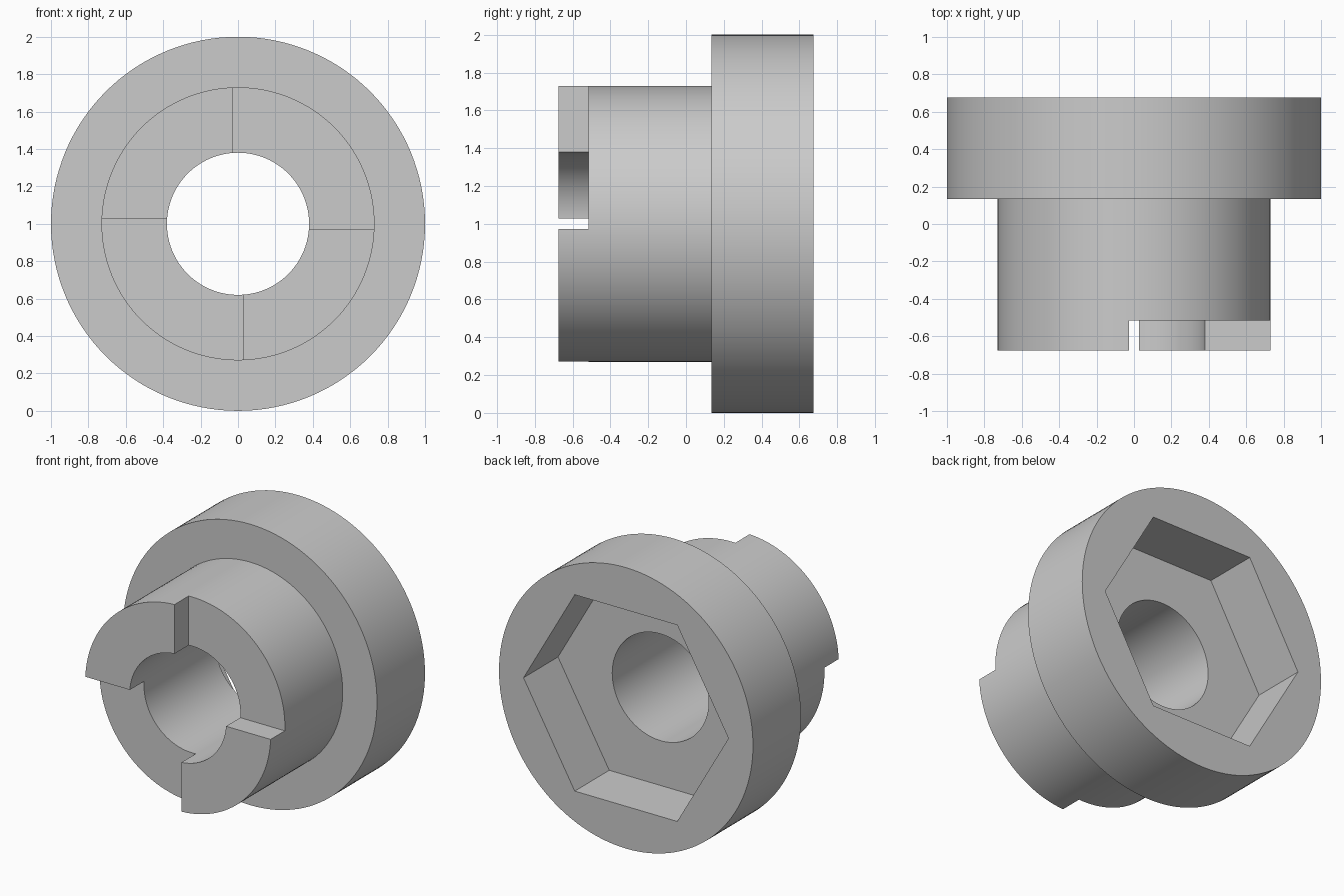
import bpy, bmesh, math
from mathutils import Vector

if "Cube" in bpy.data.objects:
    bpy.data.objects.remove(bpy.data.objects["Cube"], do_unlink=True)

SEGMENTS = 128
CENTRE_Z = 1.0
BACK, FLANGE_FRONT, SLOT_FLOOR, FRONT = 0.675, 0.135, -0.515, -0.675
FLANGE_R, HUB_R, BORE_R = 1.0, 0.73, 0.38
HEX_R, HEX_FLOOR = 0.807, 0.287
GAP = 0.028

gray = bpy.data.materials.new("plain gray")
gray.use_nodes = True
colour = (0.6, 0.6, 0.6, 1)
gray.diffuse_color = colour
gray.node_tree.nodes["Principled BSDF"].inputs["Base Color"].default_value = colour


def finish(name, bm):
    bmesh.ops.recalc_face_normals(bm, faces=bm.faces)
    mesh = bpy.data.meshes.new(name)
    bm.to_mesh(mesh)
    bm.free()
    mesh.materials.append(gray)
    obj = bpy.data.objects.new(name, mesh)
    bpy.context.collection.objects.link(obj)
    return obj


def lathe(name, profile):
    """Turn a closed (radius, y) profile about the y axis."""
    bm = bmesh.new()
    rings = []
    for i in range(SEGMENTS):
        a = math.tau * i / SEGMENTS
        rings.append([bm.verts.new((r * math.cos(a), y, CENTRE_Z + r * math.sin(a)))
                      for r, y in profile])
    n = len(profile)
    for i, ring in enumerate(rings):
        after = rings[(i + 1) % SEGMENTS]
        for j in range(n):
            k = (j + 1) % n
            bm.faces.new((ring[j], ring[k], after[k], after[j]))
    return finish(name, bm)


def prism(name, outline, y0, y1):
    """Extrude an (x, z) outline along y."""
    bm = bmesh.new()
    face = bm.faces.new([bm.verts.new((x, y0, CENTRE_Z + z)) for x, z in outline])
    result = bmesh.ops.extrude_face_region(bm, geom=[face])
    moved = [v for v in result["geom"] if isinstance(v, bmesh.types.BMVert)]
    bmesh.ops.translate(bm, verts=moved, vec=Vector((0, y1 - y0, 0)))
    return finish(name, bm)


def cut(target, cutter):
    cutter.hide_render = True
    mod = target.modifiers.new("cut", 'BOOLEAN')
    mod.operation = 'DIFFERENCE'
    mod.solver = 'EXACT'
    mod.object = cutter
    bpy.context.view_layer.objects.active = target
    bpy.ops.object.modifier_apply(modifier=mod.name)
    bpy.data.objects.remove(cutter, do_unlink=True)


# Flanged hub with a through bore
coupling = lathe("flanged_coupling", [
    (BORE_R, BACK), (FLANGE_R, BACK), (FLANGE_R, FLANGE_FRONT),
    (HUB_R, FLANGE_FRONT), (HUB_R, FRONT), (BORE_R, FRONT)])

# Hexagonal pocket in the back, corners on the x axis
hexagon = [(HEX_R * math.cos(math.tau * i / 6), HEX_R * math.sin(math.tau * i / 6))
           for i in range(6)]
cut(coupling, prism("hex_cutter", hexagon, HEX_FLOOR, BACK + 0.2))

# Front clearance that leaves two opposite quarter-ring teeth
g, w = GAP, 1.2
clearance = [(-g, g), (-g, w), (w, w), (w, -g), (g, -g), (g, -w), (-w, -w), (-w, g)]
cut(coupling, prism("tooth_cutter", clearance, FRONT - 0.2, SLOT_FLOOR))

# Smooth round walls, sharp edges
bpy.ops.object.select_all(action='DESELECT')
coupling.select_set(True)
bpy.context.view_layer.objects.active = coupling
bpy.ops.object.shade_smooth_by_angle(angle=math.radians(30))
